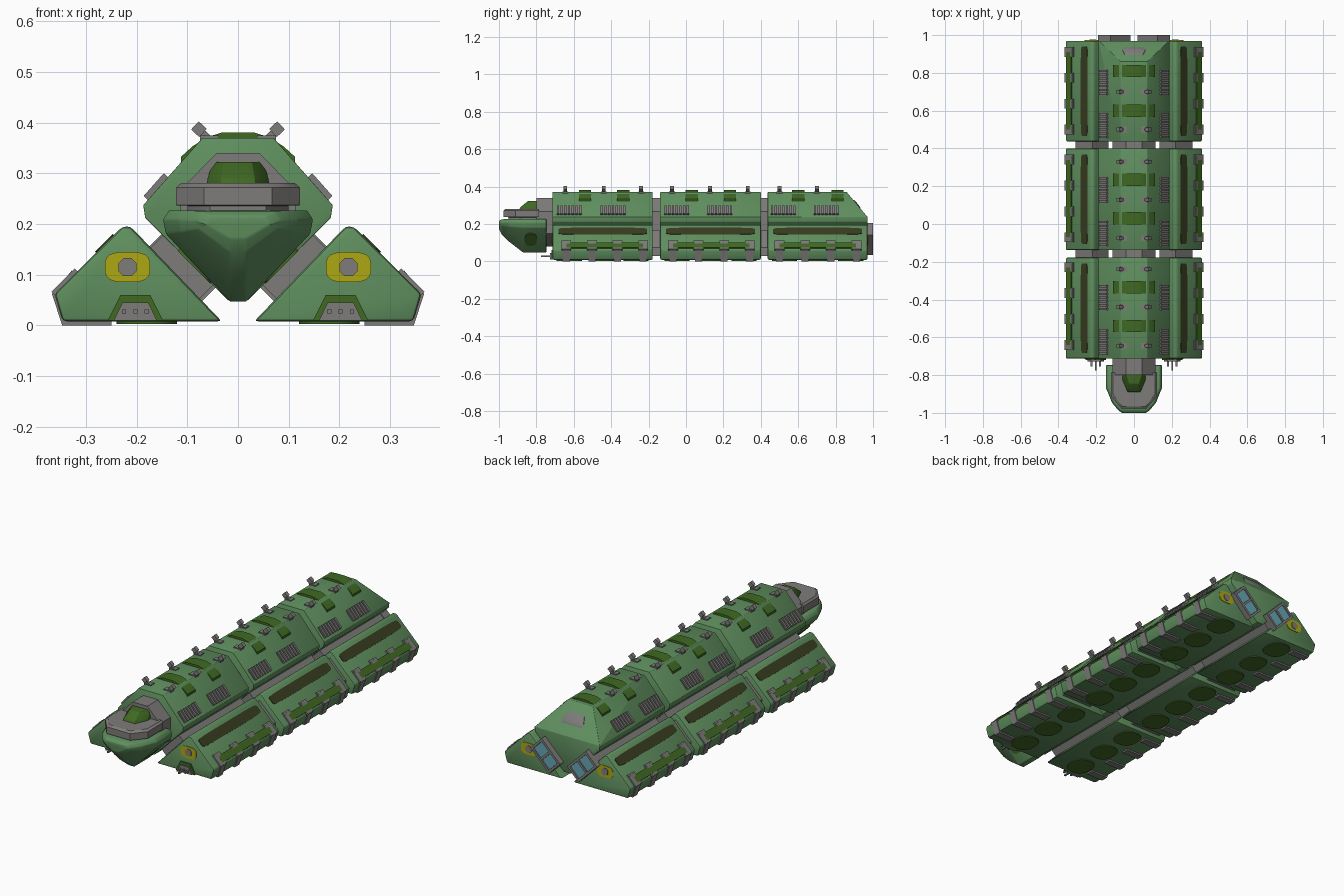
import bpy, bmesh, math
from mathutils import Vector as V

if "Cube" in bpy.data.objects:
    bpy.data.objects.remove(bpy.data.objects["Cube"])

COLOURS = {
    "hull green": (0.115, 0.275, 0.112), "dark green": (0.050, 0.140, 0.016),
    "metal grey": (0.210, 0.203, 0.198), "olive brown": (0.040, 0.046, 0.014),
    "marking yellow": (0.42, 0.39, 0.006), "engine blue": (0.13, 0.38, 0.46)}
MATS = {}
for n, c in COLOURS.items():
    MATS[n] = bpy.data.materials.new(n)
    MATS[n].diffuse_color = (*c, 1)
GREEN, DARK, GREY, BROWN, YELLOW, BLUE = COLOURS
parts = {}


def loft(name, mat, rings, mirror=False):
    """Skin closed rings of points into a capped solid, optionally on both sides."""
    bm = parts.setdefault(name, (bmesh.new(), mat))[0]
    for s in ((1, -1) if mirror else (1,)):
        vs = [[bm.verts.new((p[0] * s, p[1], p[2])) for p in r] for r in rings]
        n = len(vs[0])
        for a, b in zip(vs, vs[1:]):
            for i in range(n):
                bm.faces.new((a[i], a[(i + 1) % n], b[(i + 1) % n], b[i]))
        bm.faces.new(vs[0])
        bm.faces.new(vs[-1])


def prism(name, mat, prof, y0, y1, mirror=True):
    loft(name, mat, [[(x, y, z) for x, z in prof] for y in (y0, y1)], mirror)


def slab(cx, cz, hu, hv, deg=45):
    """Rotated rectangle profile in the x-z plane."""
    c, s = math.cos(math.radians(deg)), math.sin(math.radians(deg))
    return [(cx + u * c - v * s, cz + u * s + v * c)
            for u, v in ((-hu, -hv), (hu, -hv), (hu, hv), (-hu, hv))]


def sym(prof):
    return prof + [(-x, z) for x, z in reversed(prof)]


def plate(name, mat, centre, u, v, ru, rv, n=20, power=1.0, t=0.004):
    """Thin rounded plate; a power below 1 squares it off."""
    u, v, c = V(u).normalized(), V(v).normalized(), V(centre)
    w = u.cross(v)
    sp = lambda a: math.copysign(abs(a) ** power, a)
    ring = [c + u * ru * sp(math.cos(a)) + v * rv * sp(math.sin(a))
            for a in (2 * math.pi * (i + .5) / n for i in range(n))]
    loft(name, mat, [[p - w * t for p in ring], [p + w * t for p in ring]], True)


HULL = sym([(0.07, 0.37), (0.187, 0.237), (0.183, 0.212), (0.02, 0.05)])
POD = [(0.212, 0.195), (0.228, 0.195), (0.362, 0.062), (0.346, 0.008), (0.032, 0.008)]
CORE = sym([(0.042, 0.34), (0.113, 0.268), (0.113, 0.15), (0.02, 0.08)])
POD_CORE = [(0.22, 0.165), (0.31, 0.075), (0.31, 0.03), (0.135, 0.03), (0.135, 0.08)]
MODULES = [(-0.713, -0.178), (-0.138, 0.400), (0.437, 0.970)]
BANDS = [(-0.54, -0.335), (0.03, 0.235), (0.60, 0.81)]
VENTS = [(-0.625, -0.39), (-0.05, 0.18), (0.52, 0.75)]
GUNS = [(-0.645, -0.44, -0.24), (-0.075, 0.128, 0.33), (0.50, 0.70)]
CLAMPS = [-0.64, -0.07, 0.50]
ARCH = sym([(0.03, 0.381), (0.062, 0.371), (0.09, 0.353), (0.112, 0.333), (0.112, 0.31)])

# Grey spine and pod cores seen in the gaps
prism("spine_core", GREY, CORE, -0.80, 0.50, False)
prism("pod_core", GREY, POD_CORE, -0.65, 0.90)

for m, (a, b) in enumerate(MODULES):
    # Main hull, side pods and diagonal struts
    prism("upper_hull", GREEN, HULL, a, b, False)
    prism("side_pods", GREEN, POD, a, b)
    prism("diagonal_struts", GREY, slab(0.105, 0.122, 0.07, 0.032), a + 0.02, b - 0.01)
    # Arched bands
    for y in BANDS[m]:
        prism("arched_bands", DARK, ARCH, y - 0.033, y + 0.033, False)
    # Slatted vents
    for y in VENTS[m]:
        prism("vent_backs", GREY, slab(0.157, 0.269, 0.027, 0.006, -48.5), y - 0.068, y + 0.068)
        for i in range(7):
            c = y - 0.06 + i * 0.02
            prism("vent_slats", GREY, slab(0.159, 0.271, 0.03, 0.010, -48.5), c - 0.006, c + 0.006)
    # Roof guns
    for y in GUNS[m]:
        prism("gun_mounts", GREY, slab(0.056, 0.368, 0.019, 0.007, 0), y - 0.015, y + 0.015)
        prism("gun_barrels", GREY, slab(0.066, 0.377, 0.024, 0.006, 43), y - 0.006, y + 0.006)
        prism("gun_muzzles", GREY, slab(0.077, 0.387, 0.011, 0.011, 43), y - 0.010, y + 0.010)
    # Brown strip along the pod slope
    mid = (a + b) / 2
    plate("pod_strips", BROWN, (0.2625, mid, 0.1605), (0, 1, 0), (1, 0, -1), 0.238, 0.025, 24, 0.3, 0.003)
    # Edge clamps and the rods between them
    y0 = CLAMPS[m]
    for i in range(4):
        c = y0 + i * 0.137
        prism("edge_clamps", GREY, [(0.315, 0.1), (0.328, 0.108), (0.367, 0.062), (0.347, 0.0),
                                    (0.25, 0.0), (0.25, 0.03)], c - 0.019, c + 0.019)
        prism("clamp_heads", GREY, [(0.31, 0.1), (0.322, 0.112), (0.368, 0.066), (0.352, 0.05)],
              c - 0.026, c + 0.026)
    prism("edge_rods", DARK, slab(0.340, 0.080, 0.019, 0.010, -45), y0, y0 + 0.41)
    # Oval pads underneath
    for i in range(3):
        plate("belly_pads", DARK, (0.18, a + (b - a) * (i + .5) / 3, 0.007), (1, 0, 0), (0, 1, 0),
              0.06, 0.068, 20, 0.8)

# Yellow badges with grey hubs on the pod ends
for y in (-0.713, 0.970):
    plate("pod_badges", YELLOW, (0.218, y, 0.115), (1, 0, 0), (0, 0, 1), 0.045, 0.030, 20, 0.65, 0.003)
    plate("badge_hubs", GREY, (0.218, y, 0.115), (1, 0, 0), (0, 0, 1), 0.019, 0.019, 8, 0.9, 0.006)

# Gun ports on the pod fronts
prism("port_frames", DARK, [(0.148, 0.010), (0.173, 0.060), (0.232, 0.060), (0.257, 0.010)], -0.72, -0.70)
prism("port_plates", GREY, [(0.160, 0.010), (0.177, 0.045), (0.228, 0.045), (0.245, 0.010)], -0.727, -0.70)
for x in (0.18, 0.2025, 0.225):
    prism("port_guns", GREY, slab(x, 0.027, 0.004, 0.004, 0), -0.775 if x == 0.2025 else -0.755, -0.72)

# Rear engines with blue panes in a grey frame
E = 0.105, 0.120
prism("engine_blocks", GREY, slab(*E, 0.075, 0.045), 0.95, 0.988)
for k in (-1, 1):
    d = k * 0.034 * math.sqrt(.5)
    prism("engine_panes", BLUE, slab(E[0] + d, E[1] + d, 0.028, 0.034), 0.98, 0.993)
    e = k * 0.040 * math.sqrt(.5)
    prism("engine_frames", GREY, slab(E[0] - e, E[1] + e, 0.075, 0.006), 0.97, 1.0)
for k in (-0.069, 0, 0.069):
    d = k * math.sqrt(.5)
    prism("engine_frames", GREY, slab(E[0] + d, E[1] + d, 0.006, 0.040), 0.97, 0.9995)

# Rear roof box
loft("rear_roof_box", GREY, [[(x * w, y, z) for x, y in ((-1, .84), (1, .84), (1, yf), (-1, yf))]
                             for w, yf, z in ((.066, .938, .265), (.066, .932, .29), (.05, .90, .33))])

# Command head
rings = []
for y, w, top, side, bot in ((-.747, .148, .227, .18, .047), (-.87, .148, .227, .18, .047),
                             (-.945, .118, .227, .185, .105), (-.985, .085, .225, .19, .145),
                             (-1.0, .066, .216, .197, .172)):
    rings.append([(x, y, z) for x, z in sym([(w - .012, top), (w, top - .018), (w - .006, side), (.016, bot)])])
loft("command_head", GREEN, rings)
plate("head_side_ovals", DARK, (0.084, -0.83, 0.118), (0, 1, 0), (1, 0, 1), 0.033, 0.046, 20, 0.8)


def deck(w, yb, yf, z):
    return [(w, yb, z), (w, yf + .065, z), (w * .55, yf, z),
            (-w * .55, yf, z), (-w, yf + .065, z), (-w, yb, z)]


loft("bridge_ring", GREY, [deck(.10, -.79, -.95, .215), deck(.10, -.79, -.95, .236), deck(.122, -.785, -.976, .237),
                           deck(.122, -.785, -.976, .272), deck(.112, -.785, -.966, .281)])
loft("bridge_dome", DARK, [deck(.062, -.79, -.893, .275), deck(.060, -.79, -.885, .290), deck(.050, -.79, -.845, .322)])

# Finish: trim the tail, bevel, smooth and colour each part
BEVEL = {"upper_hull": 0.018, "side_pods": 0.012, "command_head": 0.012, "rear_roof_box": 0.01,
         "bridge_dome": 0.006}
for name, (bm, mat) in parts.items():
    if name == "upper_hull":
        r = bmesh.ops.bisect_plane(bm, geom=bm.verts[:] + bm.edges[:] + bm.faces[:], plane_co=(0, 0.86, 0.37),
                                   plane_no=(0, 0.12, 0.10), clear_outer=True)
        bmesh.ops.holes_fill(bm, edges=[e for e in bm.edges if e.is_boundary])
    bmesh.ops.recalc_face_normals(bm, faces=bm.faces[:])
    if name in BEVEL:
        edges = [e for e in bm.edges if e.is_manifold and e.calc_face_angle(0) > 0.3]
        bmesh.ops.bevel(bm, geom=edges, offset=BEVEL[name], segments=2, profile=0.5,
                        affect='EDGES', clamp_overlap=True)
    me = bpy.data.meshes.new(name)
    bm.to_mesh(me)
    bm.free()
    me.materials.append(MATS[mat])
    ob = bpy.data.objects.new(name, me)
    bpy.context.collection.objects.link(ob)
    bpy.ops.object.select_all(action='DESELECT')
    ob.select_set(True)
    bpy.context.view_layer.objects.active = ob
    bpy.ops.object.shade_smooth_by_angle(angle=math.radians(35))

for m in bpy.data.materials:
    if m.users and not m.is_grease_pencil:
        m.use_nodes = True
        m.node_tree.nodes["Principled BSDF"].inputs["Base Color"].default_value = m.diffuse_color
